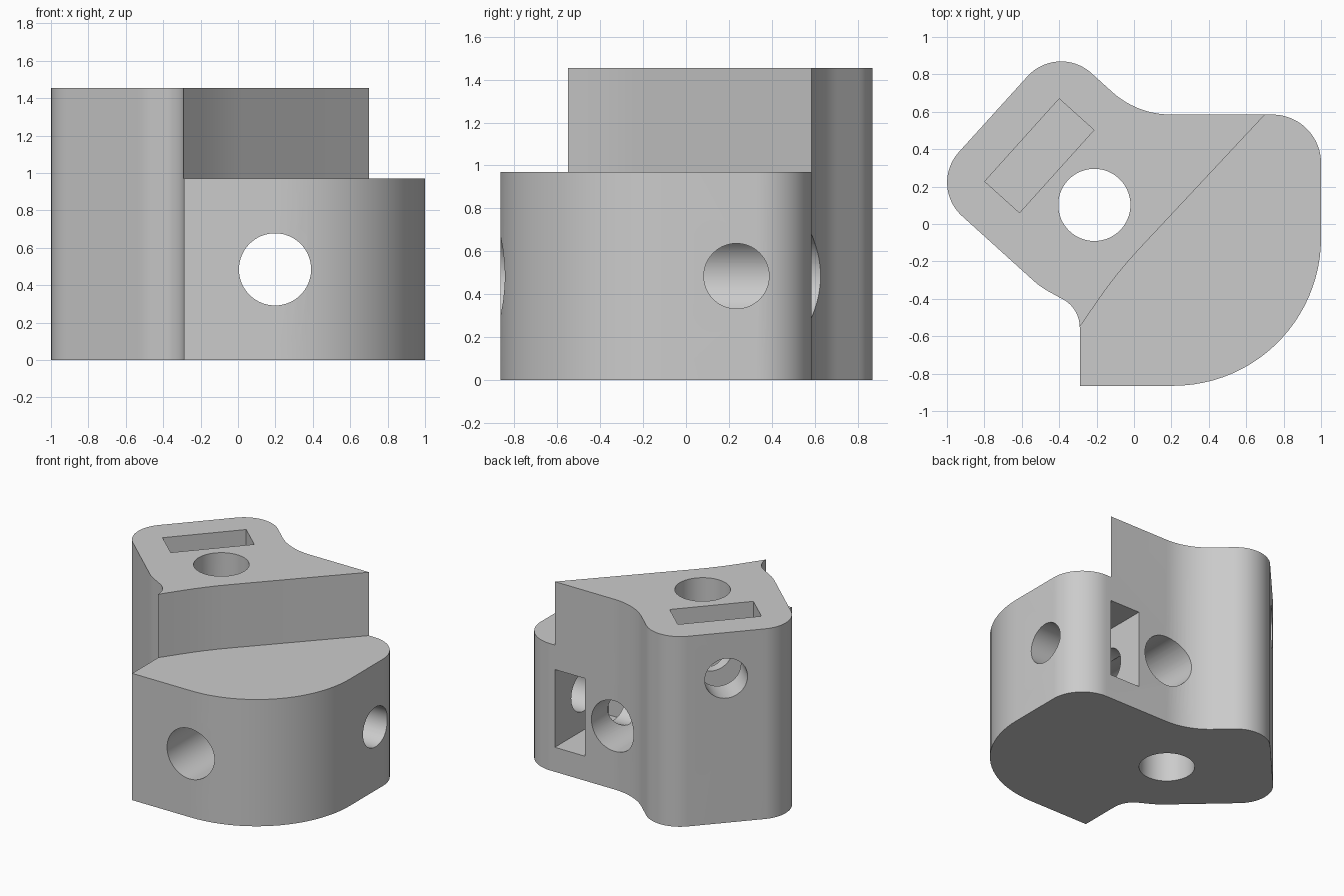
import bpy, bmesh, math
from mathutils import Vector, Matrix

cube = bpy.data.objects.get("Cube")
if cube:
    bpy.data.objects.remove(cube, do_unlink=True)

LOW, HIGH = 0.97, 1.455      # heights of the step and the top
MID = LOW / 2

grey = bpy.data.materials.new("light_grey")
grey.use_nodes = True
grey.diffuse_color = (0.6, 0.6, 0.6, 1)
grey.node_tree.nodes["Principled BSDF"].inputs["Base Color"].default_value = (0.6, 0.6, 0.6, 1)


def rounded(corners, step=math.radians(4)):
    """Turn (x, y, radius) corners into a filleted outline."""
    pts = []
    for i, (x, y, r) in enumerate(corners):
        p = Vector((x, y))
        if r == 0:
            pts.append(p)
            continue
        a = (Vector(corners[i - 1][:2]) - p).normalized()
        b = (Vector(corners[(i + 1) % len(corners)][:2]) - p).normalized()
        half = a.angle(b) / 2
        centre = p + (a + b).normalized() * r / math.sin(half)
        start = p + a * r / math.tan(half) - centre
        end = p + b * r / math.tan(half) - centre
        turn = math.atan2(start.cross(end), start.dot(end))
        n = max(4, math.ceil(abs(turn) / step))
        pts += [centre + Matrix.Rotation(turn * k / n, 2) @ start for k in range(n + 1)]
    return pts


def finish(name, bm):
    bmesh.ops.recalc_face_normals(bm, faces=bm.faces)
    mesh = bpy.data.meshes.new(name)
    bm.to_mesh(mesh)
    bm.free()
    mesh.materials.append(grey)
    obj = bpy.data.objects.new(name, mesh)
    bpy.context.collection.objects.link(obj)
    return obj


def prism(name, pts, z0, z1):
    bm = bmesh.new()
    face = bm.faces.new([bm.verts.new((p.x, p.y, z0)) for p in pts])
    up = bmesh.ops.extrude_face_region(bm, geom=[face])
    verts = [g for g in up["geom"] if isinstance(g, bmesh.types.BMVert)]
    bmesh.ops.translate(bm, verts=verts, vec=(0, 0, z1 - z0))
    return finish(name, bm)


def rod(name, start, end, r):
    start, end = Vector(start), Vector(end)
    axis = end - start
    turn = axis.to_track_quat('Z', 'Y').to_matrix().to_4x4()
    bm = bmesh.new()
    bmesh.ops.create_cone(bm, cap_ends=True, segments=64, radius1=r, radius2=r,
                          depth=axis.length,
                          matrix=Matrix.Translation((start + end) / 2) @ turn)
    return finish(name, bm)


def box(name, centre, size, angle=0):
    bm = bmesh.new()
    bmesh.ops.create_cube(bm, size=1, matrix=Matrix.Translation(centre)
                          @ Matrix.Rotation(angle, 4, 'Z') @ Matrix.Diagonal((*size, 1)))
    return finish(name, bm)


# Clamp body: full outline extruded to the top height
body = prism("rod_clamp_body", rounded([
    (-0.29, -0.865, 0), (1, -0.865, 0.79), (1, 0.585, 0.26),
    (0.017, 0.585, 0.47), (-0.407, 0.969, 0.242), (-1.099, 0.205, 0.242),
    (-0.50, -0.337, 0.43), (-0.29, -0.452, 0.17)]), 0, HIGH)

# Step that lowers the front right portion
cutters = [prism("step_cutter", rounded([
    (-0.40, -0.71, 0), (-0.091, -0.261, 2.3), (0.82, 0.713, 0),
    (1.5, 0.713, 0), (1.5, -1.2, 0), (-0.4, -1.2, 0)]), LOW, 2)]

# Rod holes: one upright, one front to back
cutters.append(rod("upright_rod_cutter", (-0.212, 0.102, -0.2), (-0.212, 0.102, 1.7), 0.193))
cutters.append(rod("level_rod_cutter", (0.198, -1.2, MID), (0.198, 1.2, MID), 0.193))

# Screw holes running from outside into each rod hole
out = Vector((-0.743, 0.669, 0))
screw = Vector((-0.212, 0.102, HIGH - 0.35))
cutters.append(rod("diagonal_screw_cutter", screw, screw + out * 1.1, 0.152))
cutters.append(rod("side_screw_cutter", (0.198, 0.235, MID), (1.3, 0.235, MID), 0.152))

# Nut slots crossing the screw holes
slot = Vector((-0.506, 0.365, HIGH - 0.2))
cutters.append(box("top_nut_slot_cutter", slot, (0.25, 0.595, 0.9), math.atan2(-0.669, 0.743)))
cutters.append(box("back_nut_slot_cutter", (0.573, 0.385, MID), (0.255, 0.9, 0.595)))

# Cut everything and clean up
bpy.context.view_layer.objects.active = body
body.select_set(True)
for cutter in cutters:
    mod = body.modifiers.new(cutter.name, 'BOOLEAN')
    mod.operation = 'DIFFERENCE'
    mod.solver = 'EXACT'
    mod.object = cutter
    bpy.ops.object.modifier_apply(modifier=mod.name)
    bpy.data.objects.remove(cutter, do_unlink=True)
bpy.ops.object.shade_smooth_by_angle(angle=math.radians(30))
